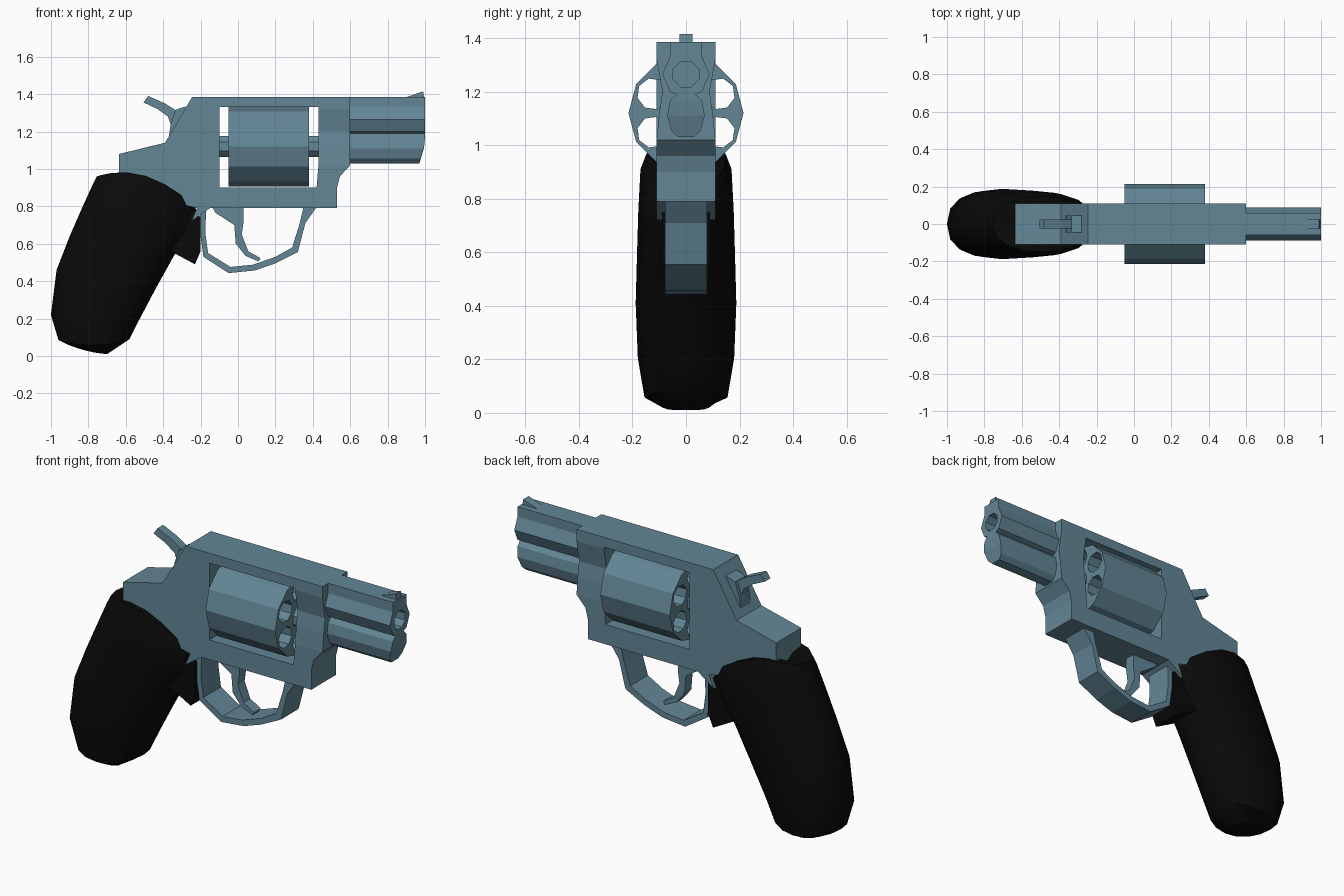
import bpy, bmesh
from math import sin, cos, pi, copysign

cube = bpy.data.objects.get("Cube")
if cube:
    bpy.data.objects.remove(cube, do_unlink=True)


def material(name, rgb, rough):
    m = bpy.data.materials.new(name)
    m.use_nodes = True
    m.diffuse_color = (*rgb, 1)
    bsdf = m.node_tree.nodes["Principled BSDF"]
    bsdf.inputs["Base Color"].default_value = (*rgb, 1)
    bsdf.inputs["Roughness"].default_value = rough
    return m


STEEL = material("blue_grey_steel", (0.125, 0.24, 0.305), 0.5)
BLACK = material("black_rubber", (0.003, 0.003, 0.003), 0.8)


def finish(name, bm, mat):
    bmesh.ops.recalc_face_normals(bm, faces=bm.faces)
    me = bpy.data.meshes.new(name)
    bm.to_mesh(me)
    bm.free()
    me.materials.append(mat)
    ob = bpy.data.objects.new(name, me)
    bpy.context.collection.objects.link(ob)
    return ob


def prism(name, loops, axis, lo, hi, mat=STEEL):
    """Extrude an outline (first loop) with holes (other loops) along x or y."""
    def place(a, b):
        return (a, lo, b) if axis == "y" else (lo, a, b)
    bm = bmesh.new()
    for loop in loops:
        vs = [bm.verts.new(place(a, b)) for a, b in loop]
        for i, v in enumerate(vs):
            bm.edges.new((vs[i - 1], v))
    normal = (0, 1, 0) if axis == "y" else (1, 0, 0)
    bmesh.ops.triangle_fill(bm, use_beauty=True, edges=bm.edges[:], normal=normal)
    ext = bmesh.ops.extrude_face_region(bm, geom=bm.faces[:], use_keep_orig=True)
    moved = [g for g in ext["geom"] if isinstance(g, bmesh.types.BMVert)]
    bmesh.ops.translate(bm, verts=moved, vec=[c * (hi - lo) for c in normal])
    return finish(name, bm, mat)


def plate(name, outline, half, mat=STEEL):
    return prism(name, [outline], "y", -half, half, mat)


def circle(cy, cz, r, n, turn=0.0):
    return [(cy + r * cos(turn + 2 * pi * i / n), cz + r * sin(turn + 2 * pi * i / n))
            for i in range(n)]


def mirrored(half):
    return half + [(-y, z) for y, z in reversed(half) if y > 0]


# Frame with open window, and the contoured block that holds the barrel
plate("frame", [(-0.635, 0.94), (-0.635, 1.08), (-0.39, 1.14), (-0.245, 1.385),
                (0.43, 1.385), (0.43, 1.33), (-0.1, 1.33), (-0.1, 0.9),
                (0.42, 0.9), (0.43, 1.02), (0.6, 1.02), (0.545, 0.96),
                (0.53, 0.9), (0.53, 0.79), (-0.15, 0.79), (-0.25, 0.72),
                (-0.22, 0.79), (-0.45, 0.85)], 0.11)
prism("barrel_block", [mirrored([(0.11, 1.385), (0.11, 1.32), (0.088, 1.2),
                                 (0.1, 1.12), (0.11, 1.02)])], "x", 0.43, 0.6)

# Barrel with underlug, open bore and raked lower muzzle
barrel = prism("barrel", [mirrored([(0.06, 1.385), (0.06, 1.33), (0.088, 1.265),
                                    (0.06, 1.2), (0.035, 1.19), (0.06, 1.165),
                                    (0.07, 1.11), (0.055, 1.055), (0.03, 1.03)]),
                          circle(0, 1.265, 0.052, 8, pi / 8)], "x", 0.6, 1.0)
for v in barrel.data.vertices:
    if v.co.x > 0.9:
        v.co.x -= max(0, 1.13 - v.co.z) * 0.3
plate("front_sight", [(0.89, 1.38), (0.99, 1.415), (0.995, 1.38)], 0.024)

# Rotating cylinder with six through chambers, and its axle
AXIS_Z = 1.12
chambers = [circle(0.143 * cos(a), AXIS_Z + 0.143 * sin(a), 0.059, 8, a)
            for a in (pi / 6 + k * pi / 3 for k in range(6))]
prism("cylinder", [circle(0, AXIS_Z, 0.215, 12)] + chambers, "x", -0.05, 0.38)
prism("cylinder_axle", [circle(0, AXIS_Z, 0.062, 8, pi / 8)], "x", -0.11, 0.44)

# Trigger guard, trigger and hammer
plate("trigger_guard", [(-0.205, 0.79), (-0.2, 0.64), (-0.185, 0.53), (-0.05, 0.443),
                        (0.09, 0.457), (0.2, 0.495), (0.32, 0.555), (0.36, 0.71),
                        (0.42, 0.795), (0.35, 0.795), (0.33, 0.71), (0.29, 0.58),
                        (0.2, 0.53), (0.08, 0.488), (-0.04, 0.476), (-0.16, 0.55),
                        (-0.175, 0.66), (-0.17, 0.79)], 0.078)
plate("trigger", [(-0.14, 0.8), (-0.12, 0.765), (-0.02, 0.7), (-0.012, 0.6),
                  (0.04, 0.535), (0.11, 0.505), (0.12, 0.523), (0.055, 0.56),
                  (0.02, 0.65), (0.03, 0.72), (0.03, 0.8)], 0.03)
plate("hammer_spur", [(-0.505, 1.355), (-0.48, 1.39), (-0.39, 1.35), (-0.335, 1.315),
                      (-0.28, 1.335), (-0.28, 1.25), (-0.37, 1.17), (-0.36, 1.24),
                      (-0.375, 1.28), (-0.43, 1.32)], 0.025)
plate("hammer_body", [(-0.335, 1.315), (-0.28, 1.335), (-0.28, 1.25),
                      (-0.37, 1.17), (-0.36, 1.24)], 0.045)

# Grip lofted through rings: back point, front point, half width, upward bow
RINGS = [((-0.92, 0.065), (-0.70, 0.01), 0.09, -0.01),
         ((-0.96, 0.085), (-0.58, 0.09), 0.155, -0.03),
         ((-1.0, 0.22), (-0.53, 0.19), 0.18, 0),
         ((-0.97, 0.46), (-0.44, 0.36), 0.188, 0),
         ((-0.9, 0.64), (-0.34, 0.54), 0.183, 0),
         ((-0.83, 0.8), (-0.25, 0.66), 0.178, 0.03),
         ((-0.775, 0.92), (-0.215, 0.76), 0.17, 0.07),
         ((-0.755, 0.96), (-0.23, 0.795), 0.15, 0.085),
         ((-0.74, 0.955), (-0.26, 0.80), 0.09, 0.085)]
SIDES = 16
bm = bmesh.new()
rows = []
for (bx, bz), (fx, fz), w, bow in RINGS:
    row = []
    for i in range(SIDES):
        a = 2 * pi * i / SIDES
        t = 0.5 - 0.5 * cos(a)
        y = w * copysign(abs(sin(a)) ** 0.8, sin(a)) if i % (SIDES // 2) else 0
        z = bz + (fz - bz) * t + bow * 4 * t * (1 - t)
        row.append(bm.verts.new((bx + (fx - bx) * t, y, z)))
    rows.append(row)
for low, high in zip(rows, rows[1:]):
    for i in range(SIDES):
        bm.faces.new((low[i - 1], low[i], high[i], high[i - 1]))
bm.faces.new(rows[0])
bm.faces.new(rows[-1])
grip = finish("grip", bm, BLACK)
bpy.ops.object.select_all(action="DESELECT")
grip.select_set(True)
bpy.context.view_layer.objects.active = grip
bpy.ops.object.shade_smooth_by_angle(angle=0.6)

# Finger lip behind the trigger guard
plate("grip_lip", [(-0.36, 0.56), (-0.23, 0.49), (-0.2, 0.56), (-0.2, 0.74),
                   (-0.24, 0.78), (-0.4, 0.72)], 0.09, BLACK)
